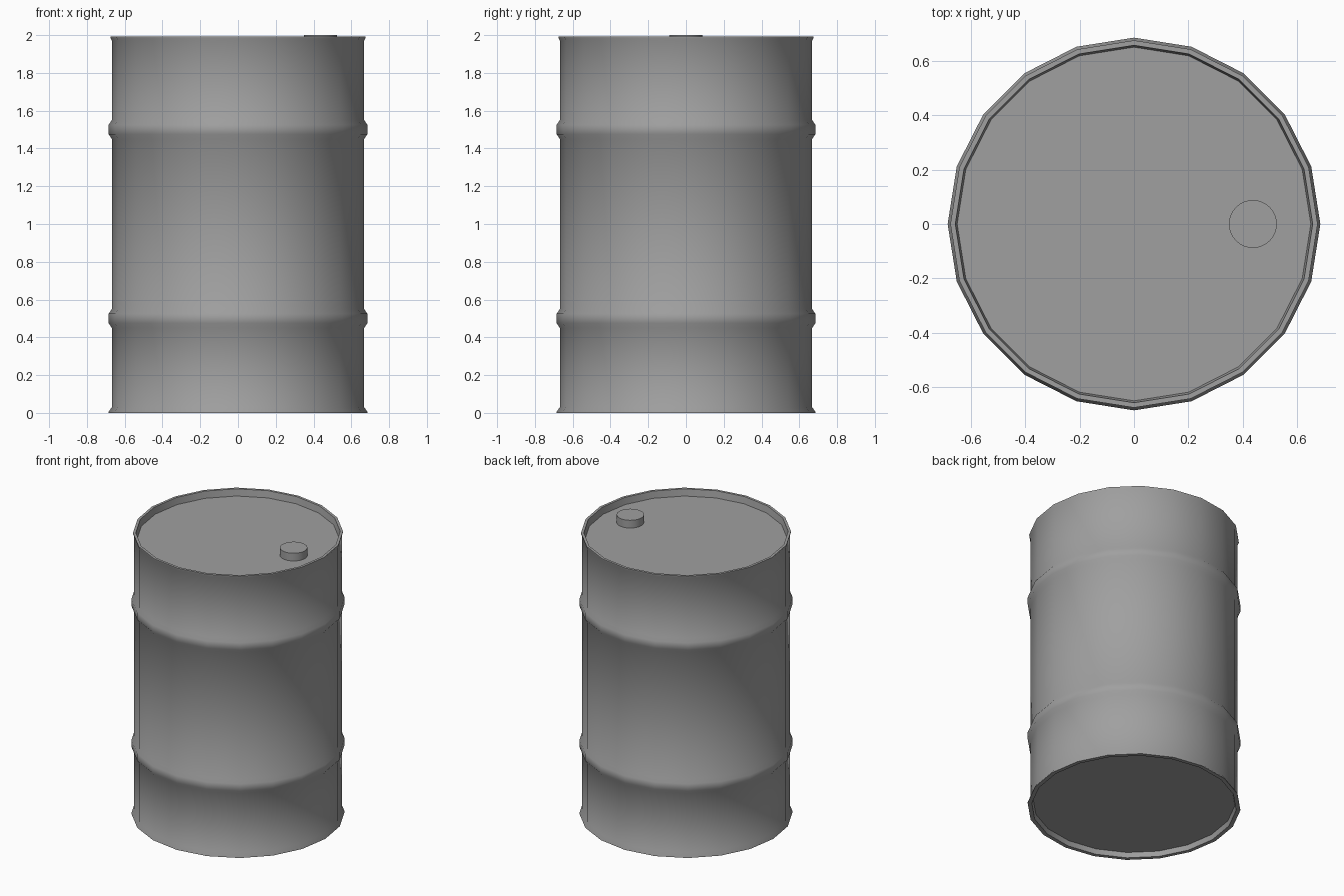
import bpy, bmesh, math

old = bpy.data.objects.get("Cube")
if old:
    bpy.data.objects.remove(old)

steel = bpy.data.materials.new("grey_steel")
steel.use_nodes = True
GREY = (0.35, 0.35, 0.35, 1)
steel.diffuse_color = GREY
steel.node_tree.nodes["Principled BSDF"].inputs["Base Color"].default_value = GREY


def lathe(name, profile, sides, centre_x=0.0):
    """Spin a (radius, height) profile around z; zero radius closes the end."""
    bm = bmesh.new()
    verts = [bm.verts.new((r, 0, z)) for r, z in profile]
    edges = [bm.edges.new(pair) for pair in zip(verts, verts[1:])]
    bmesh.ops.spin(bm, geom=verts + edges, cent=(0, 0, 0), axis=(0, 0, 1),
                   angle=math.tau, steps=sides)
    bmesh.ops.remove_doubles(bm, verts=bm.verts, dist=0.0005)
    bmesh.ops.recalc_face_normals(bm, faces=bm.faces)
    mesh = bpy.data.meshes.new(name)
    bm.to_mesh(mesh)
    bm.free()
    mesh.materials.append(steel)
    obj = bpy.data.objects.new(name, mesh)
    obj.location.x = centre_x
    bpy.context.collection.objects.link(obj)
    bpy.ops.object.select_all(action="DESELECT")
    obj.select_set(True)
    bpy.context.view_layer.objects.active = obj
    bpy.ops.object.shade_smooth_by_angle(angle=math.radians(40))
    return obj


WALL, RIB, INNER = 0.668, 0.685, 0.65


def hoop(z):
    """Rolled rib around the wall, centred on height z."""
    return [(WALL, z - 0.05), (RIB, z - 0.025), (RIB, z + 0.025), (WALL, z + 0.05)]


# Drum: recessed base, flared foot, two hoops, top rim, recessed lid
drum_profile = (
    [(0, 0.035), (INNER, 0.035), (INNER + 0.008, 0), (RIB, 0), (RIB, 0.006), (WALL, 0.03)]
    + hoop(0.5) + hoop(1.5)
    + [(WALL, 1.972), (0.675, 1.985), (0.675, 1.993), (INNER + 0.007, 1.993),
       (INNER, 1.945), (0, 1.945)]
)
lathe("drum_body", drum_profile, 20)

# Filler cap on the lid
lathe("filler_cap", [(0, 1.94), (0.088, 1.94), (0.088, 2), (0, 2)], 32, 0.437)
